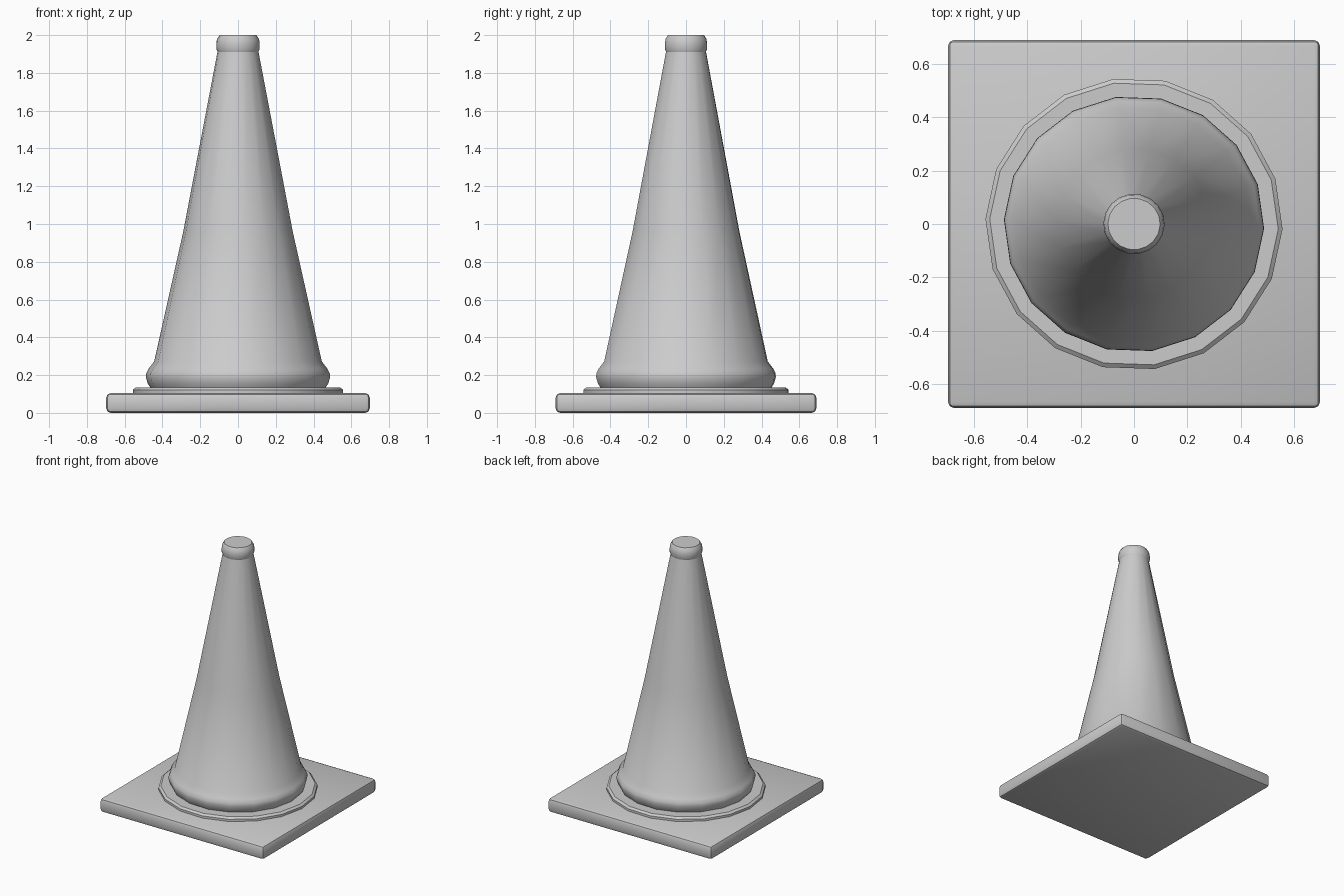
import bpy, bmesh, math

if "Cube" in bpy.data.objects:
    bpy.data.objects.remove(bpy.data.objects["Cube"])

SIDES = 18
TURN = math.radians(-2)
Y_SCALE = 0.985


def smooth(ob, angle):
    bpy.ops.object.select_all(action='DESELECT')
    ob.select_set(True)
    bpy.context.view_layer.objects.active = ob
    bpy.ops.object.shade_smooth_by_angle(angle=math.radians(angle))


def make_object(name, bm):
    bmesh.ops.recalc_face_normals(bm, faces=bm.faces)
    mesh = bpy.data.meshes.new(name)
    bm.to_mesh(mesh)
    bm.free()
    ob = bpy.data.objects.new(name, mesh)
    bpy.context.collection.objects.link(ob)
    return ob


def lathe(name, profile, angle=35):
    """Closed solid turned from (radius, z) points."""
    bm = bmesh.new()
    rings = []
    for r, z in profile:
        rings.append([bm.verts.new((r * math.cos(TURN + i * math.tau / SIDES),
                                    r * Y_SCALE * math.sin(TURN + i * math.tau / SIDES), z))
                      for i in range(SIDES)])
    for a, b in zip(rings, rings[1:]):
        for i in range(SIDES):
            j = (i + 1) % SIDES
            bm.faces.new((a[i], a[j], b[j], b[i]))
    bm.faces.new(rings[0])
    bm.faces.new(rings[-1])
    ob = make_object(name, bm)
    smooth(ob, angle)
    return ob


# Square base plate with softened edges
bm = bmesh.new()
bmesh.ops.create_cube(bm, size=1)
for v in bm.verts:
    v.co = (v.co.x * 1.395, v.co.y * 1.38, (v.co.z + 0.5) * 0.105)
bmesh.ops.bevel(bm, geom=bm.edges[:], offset=0.024, segments=2, profile=0.5,
                affect='EDGES', clamp_overlap=True)
smooth(make_object("base_plate", bm), 40)

# Thin raised disc on the plate
lathe("base_disc", [(0.557, 0.10), (0.557, 0.122), (0.541, 0.135)], 30)

# Tapered body with rounded foot bulge
lathe("cone_body", [(0.462, 0.13), (0.478, 0.155), (0.488, 0.19), (0.486, 0.21),
                    (0.473, 0.235), (0.444, 0.272), (0.29, 0.96), (0.108, 1.915)])

# Rounded collar at the tip
lathe("tip_collar", [(0.108, 1.91), (0.114, 1.925), (0.115, 1.955),
                     (0.111, 1.98), (0.098, 2.0)])
